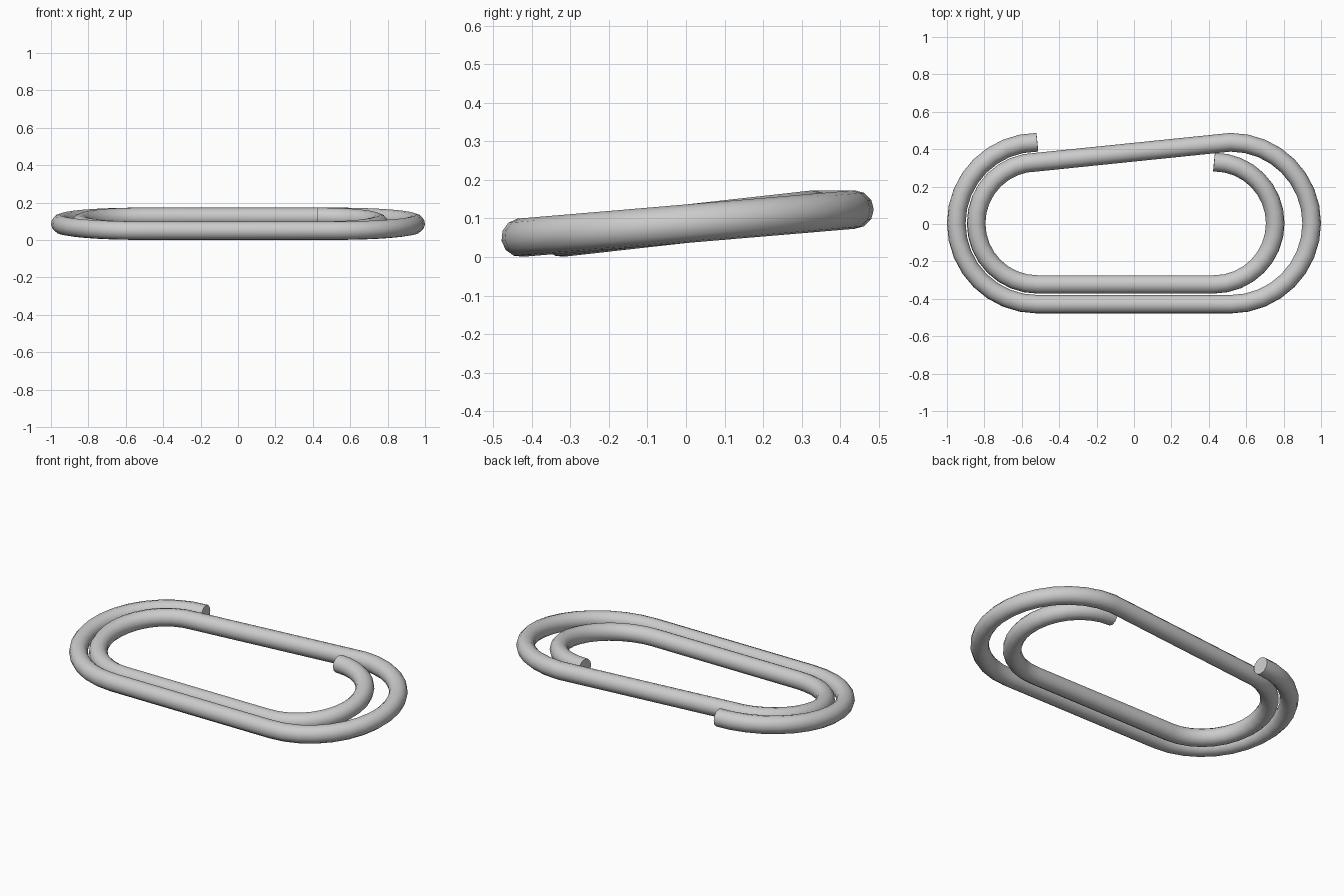
import bpy, math

if "Cube" in bpy.data.objects:
    bpy.data.objects.remove(bpy.data.objects["Cube"])

WIRE = 0.05            # wire radius
Z_LOW, Z_HIGH = 0.05, 0.123
CY = 0.004
R_OUT, R_IN = 0.433, 0.327
STEPS = 16


def bend(cx, r, a0, a1):
    """Half-circle bend that climbs from the front side to the back side."""
    pts = []
    for i in range(STEPS + 1):
        a = math.radians(a0 + (a1 - a0) * i / STEPS)
        s = math.sin(a)
        pts.append((cx + r * math.cos(a), CY + r * s,
                    Z_LOW + (Z_HIGH - Z_LOW) * (s + 1) / 2))
    return pts


# wire path: outer left bend, outer right bend, inner left bend, inner right bend
path = (bend(-0.517, R_OUT, 90, 270) + bend(0.517, R_OUT, -90, 90)
        + bend(-0.517, R_IN, 90, 270) + bend(0.428, R_IN, -90, 90))

curve = bpy.data.curves.new("clip_wire", 'CURVE')
curve.dimensions = '3D'
curve.bevel_depth = WIRE
curve.bevel_resolution = 4
curve.use_fill_caps = True
spline = curve.splines.new('POLY')
spline.points.add(len(path) - 1)
for p, co in zip(spline.points, path):
    p.co = (*co, 1)
spline.use_smooth = True

# bent wire as a mesh with crisp cut ends
clip = bpy.data.objects.new("clip_wire", curve)
bpy.context.collection.objects.link(clip)
bpy.context.view_layer.objects.active = clip
clip.select_set(True)
bpy.ops.object.convert(target='MESH')
bpy.ops.object.shade_smooth_by_angle(angle=math.radians(50))
